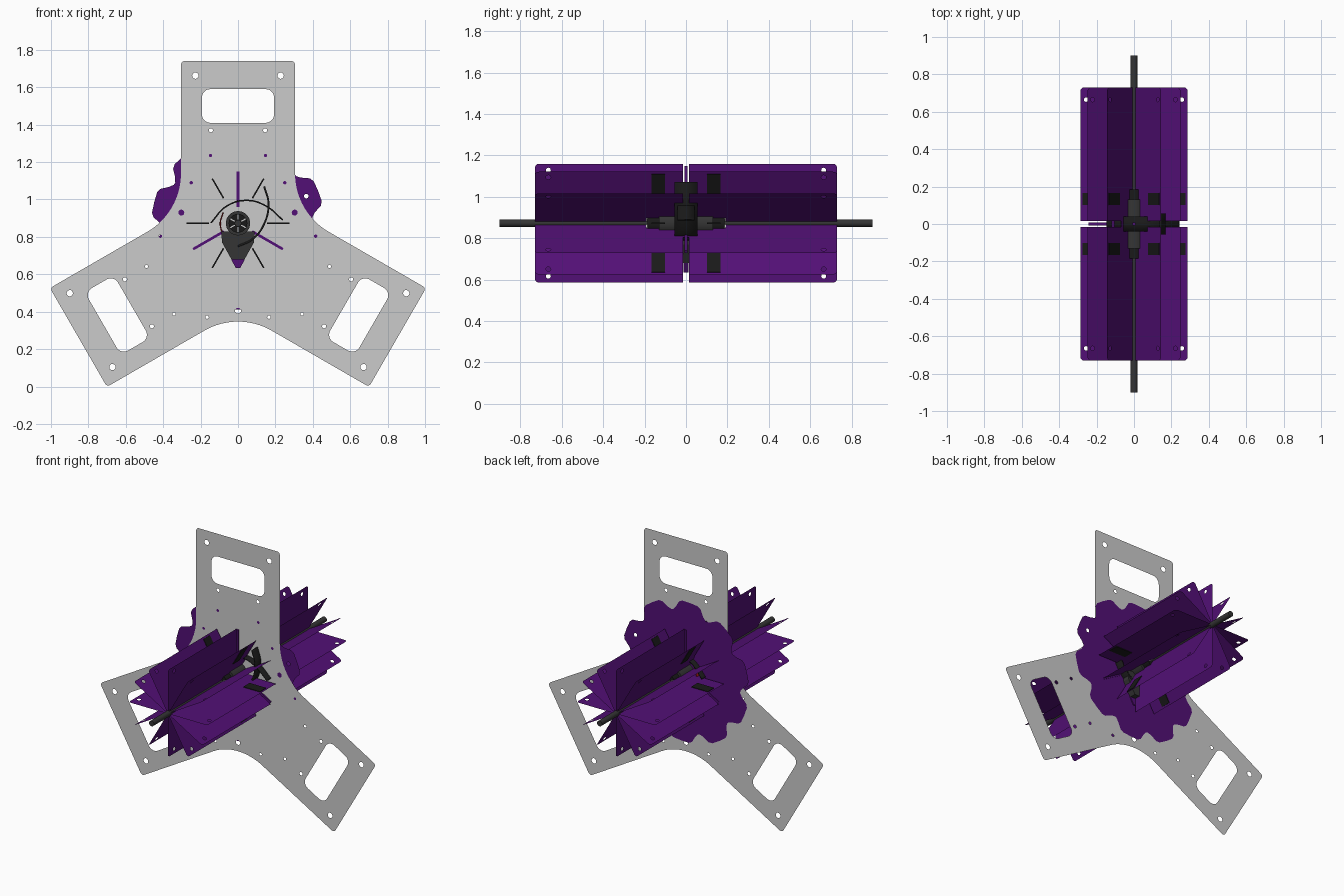
import bpy, bmesh, math
from math import sin, cos, pi, radians
from mathutils import Vector, Matrix

if "Cube" in bpy.data.objects:
    bpy.data.objects.remove(bpy.data.objects["Cube"])

AXIS_Z = 0.873     # paddle wheel axis height
PLATE_Z = 0.755    # centre of the three-armed plate


def material(name, rgb):
    m = bpy.data.materials.new(name)
    m.diffuse_color = (*rgb, 1)
    m.use_nodes = True
    m.node_tree.nodes["Principled BSDF"].inputs["Base Color"].default_value = m.diffuse_color
    return m


PURPLE = material("purple_panel", (0.085, 0.005, 0.18))
DARK = material("dark_parts", (0.035, 0.035, 0.035))
BLACK = material("black_parts", (0.01, 0.01, 0.01))
RED = material("red_parts", (0.3, 0.01, 0.01))


def finish(name, bm, mat=None, smooth=False):
    me = bpy.data.meshes.new(name)
    bm.to_mesh(me)
    bm.free()
    ob = bpy.data.objects.new(name, me)
    bpy.context.collection.objects.link(ob)
    if mat:
        me.materials.append(mat)
    if smooth:
        bpy.context.view_layer.objects.active = ob
        ob.select_set(True)
        bpy.ops.object.shade_smooth_by_angle()
        ob.select_set(False)
    return ob


def arc(cx, cy, r, a0, a1, n=8):
    return [(cx + r * cos(radians(a0 + (a1 - a0) * i / n)),
             cy + r * sin(radians(a0 + (a1 - a0) * i / n))) for i in range(n + 1)]


def circle(cx, cy, r, n=16):
    return arc(cx, cy, r, 0, 360 - 360 / n, n - 1)


def rounded_rect(x0, y0, x1, y1, r):
    return (arc(x1 - r, y1 - r, r, 0, 90) + arc(x0 + r, y1 - r, r, 90, 180)
            + arc(x0 + r, y0 + r, r, 180, 270) + arc(x1 - r, y0 + r, r, 270, 360))


def turn(pts, deg):
    c, s = cos(radians(deg)), sin(radians(deg))
    return [(x * c - y * s, x * s + y * c) for x, y in pts]


def fill_sheet(bm, loops, place, normal):
    # flat sheet: first loop is the outline, the others are holes
    edges = []
    for loop in loops:
        vs = [bm.verts.new(place(u, v)) for u, v in loop]
        edges += [bm.edges.new((vs[i], vs[(i + 1) % len(vs)])) for i in range(len(vs))]
    bmesh.ops.triangle_fill(bm, edges=edges, use_beauty=True, normal=normal)


def add_box(bm, size, matrix):
    bmesh.ops.create_cube(bm, size=1, matrix=matrix @ Matrix.Diagonal((*size, 1)))


def rod(name, radius, length, mat, n=24):
    bm = bmesh.new()
    bmesh.ops.create_cone(bm, cap_ends=True, segments=n, radius1=radius, radius2=radius,
                          depth=length, matrix=Matrix.Translation((0, 0, AXIS_Z))
                          @ Matrix.Rotation(pi / 2, 4, 'X'))
    return finish(name, bm, mat, True)


def wheel_matrix(deg, r, y=0):
    # local x runs outward from the wheel axis
    return (Matrix.Translation((0, 0, AXIS_Z)) @ Matrix.Rotation(-radians(deg), 4, 'Y')
            @ Matrix.Translation((r, y, 0)))


# three-armed end plate with hand slots and bolt holes
HW, END, FIL = 0.305, 0.985, 0.36
corner = (HW / sin(pi / 3) + FIL / sin(pi / 3))
arm = (arc(-HW + 0.02, END - 0.02, 0.02, 180, 90, 5) + arc(HW - 0.02, END - 0.02, 0.02, 90, 0, 5)
       + arc(corner * cos(pi / 6), corner * sin(pi / 6), FIL, 180, 240, 16))
outline, holes = [], []
for a in (0, -120, -240):
    outline += turn(arm, a)
    holes.append(turn(rounded_rect(-0.193, 0.655, 0.193, 0.835, 0.045), a))
    holes.append(turn(circle(0, -0.35, 0.016), a))
    for s in (-1, 1):
        for x, y, r in ((0.228, 0.907, 0.017), (0.145, 0.615, 0.011),
                        (0.147, 0.48, 0.009), (0.25, 0.335, 0.009)):
            holes.append(turn(circle(s * x, y, r), a))
bm = bmesh.new()
fill_sheet(bm, [outline] + holes, lambda u, v: (u, 0, PLATE_Z + v), (0, -1, 0))
finish("three_arm_plate", bm)

# lobed purple disc just behind the plate
lobes, disc_holes = [], []
for k in range(10):
    a = 22 + 36 * k
    for da, r in ((-17, 0.40), (-14, 0.415), (-10, 0.453), (-7, 0.463), (0, 0.462),
                  (7, 0.463), (10, 0.453), (14, 0.415), (17, 0.40)):
        lobes.append((r * cos(radians(a + da)), r * sin(radians(a + da))))
disc_holes.append(circle(0.365, 0.145, 0.012))
bm = bmesh.new()
fill_sheet(bm, [lobes] + disc_holes, lambda u, v: (u, 0.005, AXIS_Z + v), (0, 1, 0))
finish("lobed_disc", bm, PURPLE)

# twelve radial paddles, notched around the plate
R, L = 0.287, 0.73
half = [(0.015, 0.14), (0.015, R)] + arc(L - 0.02, R - 0.02, 0.02, 90, 0, 5) + [(L, 0.012)]
fin = half + [(-u, v) for u, v in reversed(half)]
fin_holes = [circle(s * 0.665, 0.256, 0.012, 12) for s in (-1, 1)]
bm = bmesh.new()
for k in range(12):
    c, s = cos(k * pi / 6), sin(k * pi / 6)
    fill_sheet(bm, [fin] + fin_holes, lambda u, v: (v * c, u, AXIS_Z + v * s), (-s, 0, c))
finish("paddles", bm, PURPLE)

# dark clamps on every second paddle
bm = bmesh.new()
for k in range(6):
    for y in (-0.133, 0.133):
        add_box(bm, (0.12, 0.065, 0.008), wheel_matrix(60 * k, 0.215, y))
finish("paddle_clamps", bm, BLACK)

# purple spokes at the plate
bm = bmesh.new()
for a in (90, 210, 330):
    add_box(bm, (0.19, 0.016, 0.014), wheel_matrix(a, 0.182))
finish("spokes", bm, PURPLE)

# shaft and stepped hub
rod("shaft", 0.018, 1.8, DARK)
rod("hub", 0.05, 0.37, BLACK)
rod("hub_collar", 0.065, 0.26, DARK, 32)

# ribs on both hub ends
bm = bmesh.new()
for k in range(6):
    for y in (-0.19, 0.19):
        add_box(bm, (0.028, 0.006, 0.006), wheel_matrix(30 + 60 * k, 0.034, y))
finish("hub_ribs", bm)

# wedge mount hanging under the hub, with a purple tip
def prism(name, pts, y0, y1, mat):
    bm = bmesh.new()
    f = bm.faces.new([bm.verts.new((x, y0, z)) for x, z in pts])
    ext = bmesh.ops.extrude_face_region(bm, geom=[f])
    bmesh.ops.translate(bm, vec=(0, y1 - y0, 0),
                        verts=[g for g in ext['geom'] if isinstance(g, bmesh.types.BMVert)])
    bmesh.ops.recalc_face_normals(bm, faces=bm.faces)
    finish(name, bm, mat)


prism("wedge_mount", [(-0.09, 0.83), (0.09, 0.83), (0.085, 0.77), (0.035, 0.68), (-0.035, 0.68),
                      (-0.085, 0.77)], -0.05, 0.05, DARK)
prism("wedge_tip", [(-0.037, 0.68), (0.037, 0.68), (0.012, 0.635), (-0.012, 0.635)],
      -0.012, 0.012, PURPLE)


# curved bands around the hub
def band(name, pts, width, thick, mat):
    cu = bpy.data.curves.new(name, 'CURVE')
    cu.dimensions = '3D'
    sp = cu.splines.new('BEZIER')
    sp.bezier_points.add(len(pts) - 1)
    for p, (x, z) in zip(sp.bezier_points, pts):
        p.co = (x, 0, z)
        p.handle_left_type = p.handle_right_type = 'AUTO'
    cu.resolution_u = 10
    src = bpy.data.objects.new(name + "_path", cu)
    bpy.context.collection.objects.link(src)
    me = bpy.data.meshes.new_from_object(src)
    path = [v.co.copy() for v in me.vertices]
    bpy.data.objects.remove(src)
    bm = bmesh.new()
    rows = [[bm.verts.new(p + Vector((0, s * width / 2, 0))) for s in (-1, 1)] for p in path]
    for a, b in zip(rows, rows[1:]):
        bm.faces.new((a[0], a[1], b[1], b[0]))
    ob = finish(name, bm, mat, True)
    mod = ob.modifiers.new("thickness", 'SOLIDIFY')
    mod.thickness = thick
    mod.offset = 0


band("upper_band", [(-0.145, 0.875), (-0.06, 0.965), (0.05, 0.995), (0.15, 0.965), (0.24, 0.89)],
     0.08, 0.008, BLACK)
band("side_band", [(0.14, 1.07), (0.163, 0.98), (0.14, 0.87), (0.08, 0.79), (0.0, 0.75)],
     0.11, 0.01, BLACK)
band("red_band", [(-0.08, 0.93), (-0.095, 0.87), (-0.08, 0.81)], 0.05, 0.006, RED)
